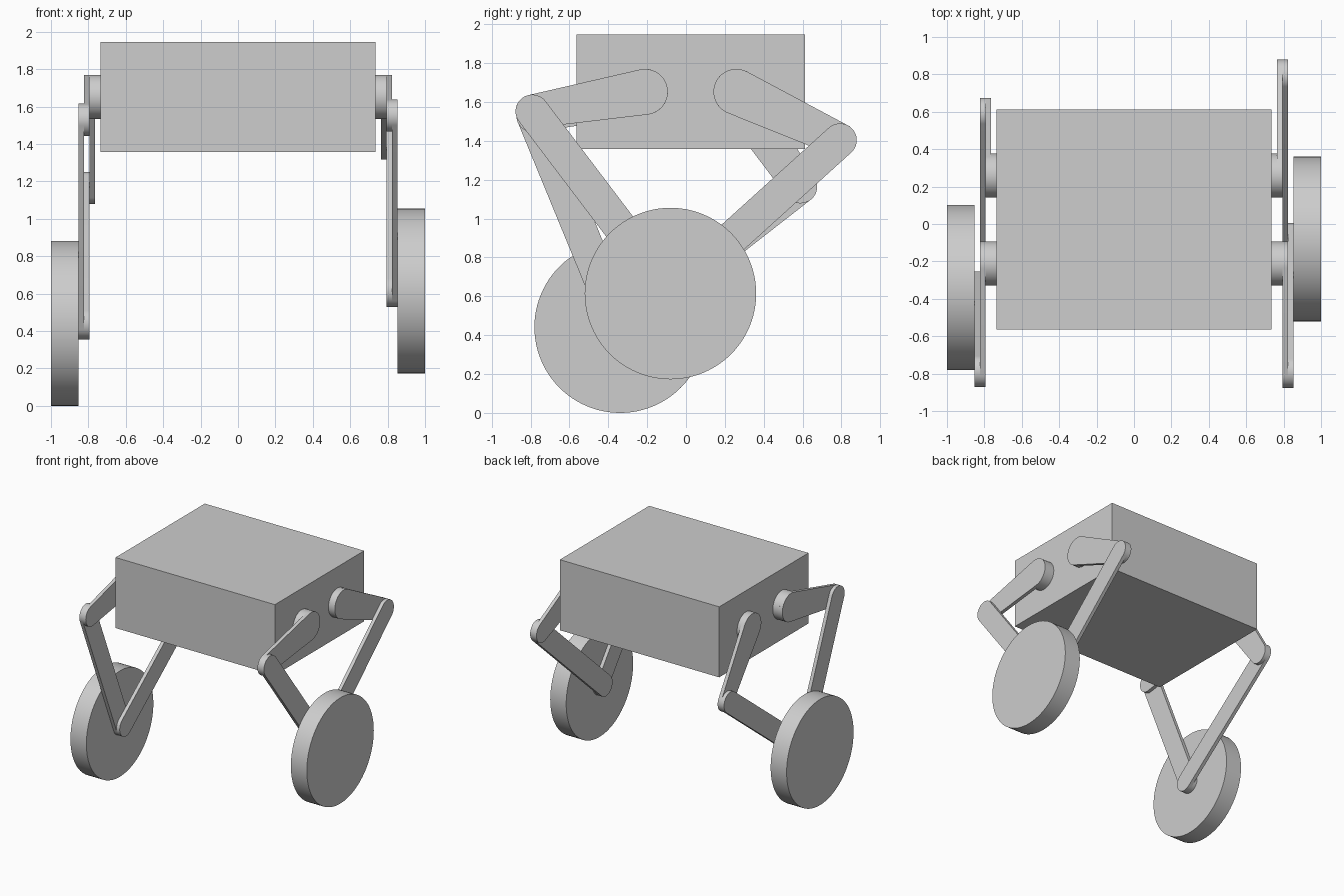
import bpy, bmesh, math
from mathutils import Vector

cube = bpy.data.objects.get("Cube")
if cube:
    bpy.data.objects.remove(cube, do_unlink=True)

grey = bpy.data.materials.new("light grey")
grey.use_nodes = True
colour = (0.61, 0.61, 0.61, 1)
grey.diffuse_color = colour
grey.node_tree.nodes["Principled BSDF"].inputs["Base Color"].default_value = colour

U = 1 / 34                    # plate thickness, the unit of the design
BODY = 25 * U                 # half width of the body
UPPER, LOWER = 20 * U, 40 * U  # link lengths
HUB_R, KNEE_R, WHEEL_R = 4 * U, 2.93 * U, 15 * U
HIP_Z, MID_Y = 1.652, 0.024


def prism(name, outline, side, x0, x1):
    """Extrude a (y, z) outline from x0 to x1 on one side of the body."""
    bm = bmesh.new()
    rings = [[bm.verts.new((side * x, y, z)) for y, z in outline] for x in (x0, x1)]
    for ring in rings:
        bm.faces.new(ring)
    n = len(outline)
    for i in range(n):
        j = (i + 1) % n
        bm.faces.new((rings[0][i], rings[0][j], rings[1][j], rings[1][i]))
    bmesh.ops.recalc_face_normals(bm, faces=bm.faces)
    mesh = bpy.data.meshes.new(name)
    bm.to_mesh(mesh)
    bm.free()
    mesh.materials.append(grey)
    obj = bpy.data.objects.new(name, mesh)
    bpy.context.collection.objects.link(obj)
    bpy.ops.object.select_all(action='DESELECT')
    obj.select_set(True)
    bpy.context.view_layer.objects.active = obj
    bpy.ops.object.shade_smooth_by_angle(angle=math.radians(30))
    return obj


def arc(c, r, a0, a1, n):
    return [(c[0] + r * math.cos(a0 + (a1 - a0) * i / n),
             c[1] + r * math.sin(a0 + (a1 - a0) * i / n)) for i in range(n + 1)]


def disc(c, r, n=96):
    return arc(c, r, 0, math.tau, n)[:-1]


def link(p, rp, q, rq):
    """Outline of two circles joined by their outer tangents."""
    d = q - p
    a = math.atan2(d.y, d.x)
    b = math.acos((rp - rq) / d.length)
    return arc(q, rq, a - b, a + b, 32) + arc(p, rp, a + b, a + math.tau - b, 32)


def knee_point(hip, axle, bend):
    """Where the two links meet; bend is -1 for a forward knee, 1 for a rear one."""
    d = axle - hip
    along = (UPPER**2 - LOWER**2 + d.length_squared) / (2 * d.length)
    out = math.sqrt(UPPER**2 - along**2)
    d.normalize()
    return hip + d * along + Vector((-d.y, d.x)) * out * bend


# Body
y0, y1 = MID_Y - 20 * U, MID_Y + 20 * U
z0, z1 = HIP_Z - 10 * U, HIP_Z + 10 * U
prism("body", [(y0, z0), (y1, z0), (y1, z1), (y0, z1)], 1, -BODY, BODY)

# Five-bar leg and wheel on each side; the front links sit one plate further out
for label, side, axle in (("left", 1, Vector((-0.080, 0.614))),
                          ("right", -1, Vector((-0.339, WHEEL_R)))):
    for end, bend, layer in (("front", -1, 2), ("rear", 1, 1)):
        hip = Vector((MID_Y + bend * 8 * U, HIP_Z))
        knee = knee_point(hip, axle, bend)
        x = BODY + layer * U
        tag = f"{label}_{end}_"
        prism(tag + "hip_hub", disc(hip, HUB_R), side, BODY, x)
        prism(tag + "upper_link", link(hip, HUB_R, knee, KNEE_R), side, x, x + U)
        prism(tag + "lower_link", link(knee, KNEE_R, axle, KNEE_R), side, x + U, x + 2 * U)
    prism(label + "_wheel", disc(axle, WHEEL_R), side, BODY + 4 * U, BODY + 9 * U)
